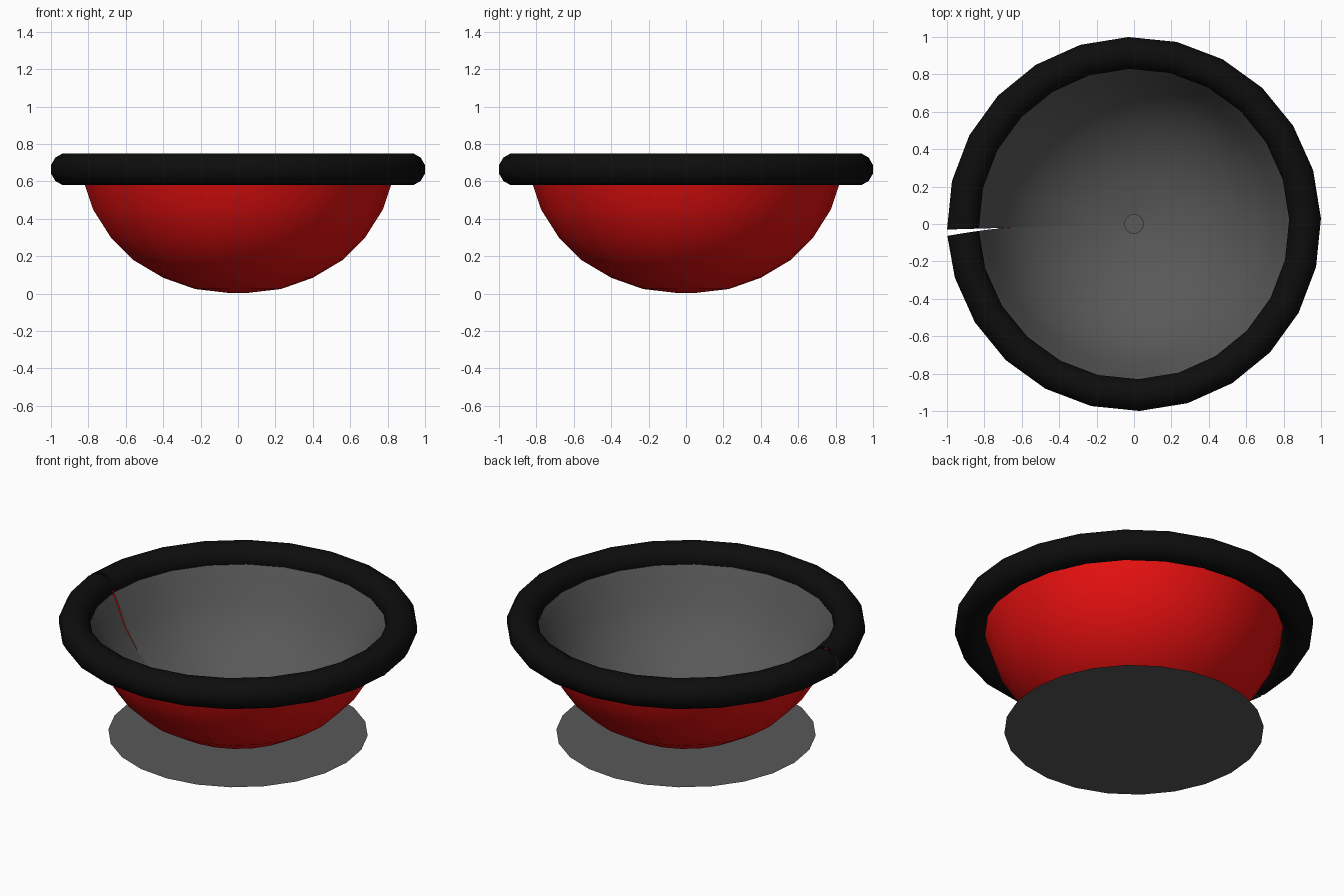
import bpy, bmesh, math

if "Cube" in bpy.data.objects:
    bpy.data.objects.remove(bpy.data.objects["Cube"])

SIDES = 24
START = math.radians(181.7)


def material(name, rgb):
    m = bpy.data.materials.new(name)
    m.diffuse_color = (*rgb, 1)
    m.use_nodes = True
    m.node_tree.nodes["Principled BSDF"].inputs["Base Color"].default_value = m.diffuse_color
    return m


def lathe(name, profile, mat, closed=False, slit=False):
    """Spin (radius, height) points round z; the slit opens towards the rim."""
    bm = bmesh.new()
    rings = []
    for j in range(SIDES + 1 if slit else SIDES):
        ring = []
        for r, z in profile:
            a = START + 2 * math.pi * j / SIDES
            if slit and j == 0:
                a += 0.034 * max(0, (r - 0.7) / 0.3)
            ring.append(bm.verts.new((r * math.cos(a), r * math.sin(a), z)))
        rings.append(ring)
    n = len(profile)
    for j in range(SIDES):
        a, b = rings[j], rings[(j + 1) % len(rings)]
        for i in range(n if closed else n - 1):
            k = (i + 1) % n
            bm.faces.new((a[i], b[i], b[k], a[k]))
    me = bpy.data.meshes.new(name)
    bm.to_mesh(me)
    bm.free()
    me.materials.append(mat)
    ob = bpy.data.objects.new(name, me)
    bpy.context.collection.objects.link(ob)
    for p in me.polygons:
        p.use_smooth = True
    return ob


red = material("red", (0.8, 0.005, 0.005))
black = material("black", (0.004, 0.004, 0.004))
grey = material("dark_grey", (0.1, 0.1, 0.1))

# Red outer shell and grey lining just inside it
outer = [(0.05, 0.004), (0.23, 0.025), (0.40, 0.085), (0.56, 0.18),
         (0.68, 0.30), (0.775, 0.45), (0.825, 0.60), (0.84, 0.66)]
inner = [(0.05, 0.02), (0.22, 0.04), (0.385, 0.10), (0.54, 0.195),
         (0.66, 0.315), (0.752, 0.46), (0.805, 0.60), (0.835, 0.66)]
lathe("bowl_shell", outer, red, slit=True)
lathe("bowl_lining", inner[::-1], grey, slit=True)

# Rounded black rim, twelve-sided in section
rim = [(0.915 + 0.088 * math.cos(math.radians(15 + 30 * i)),
        0.665 + 0.088 * math.sin(math.radians(15 + 30 * i))) for i in range(12)]
lathe("rim", rim, black, closed=True, slit=True)

# Flat base disc facing up, with a small cap under its centre
lathe("base_disc", [(0.725, 0), (0.05, 0)], grey)
lathe("base_cap", [(0.0005, 0), (0.05, 0)], grey)
